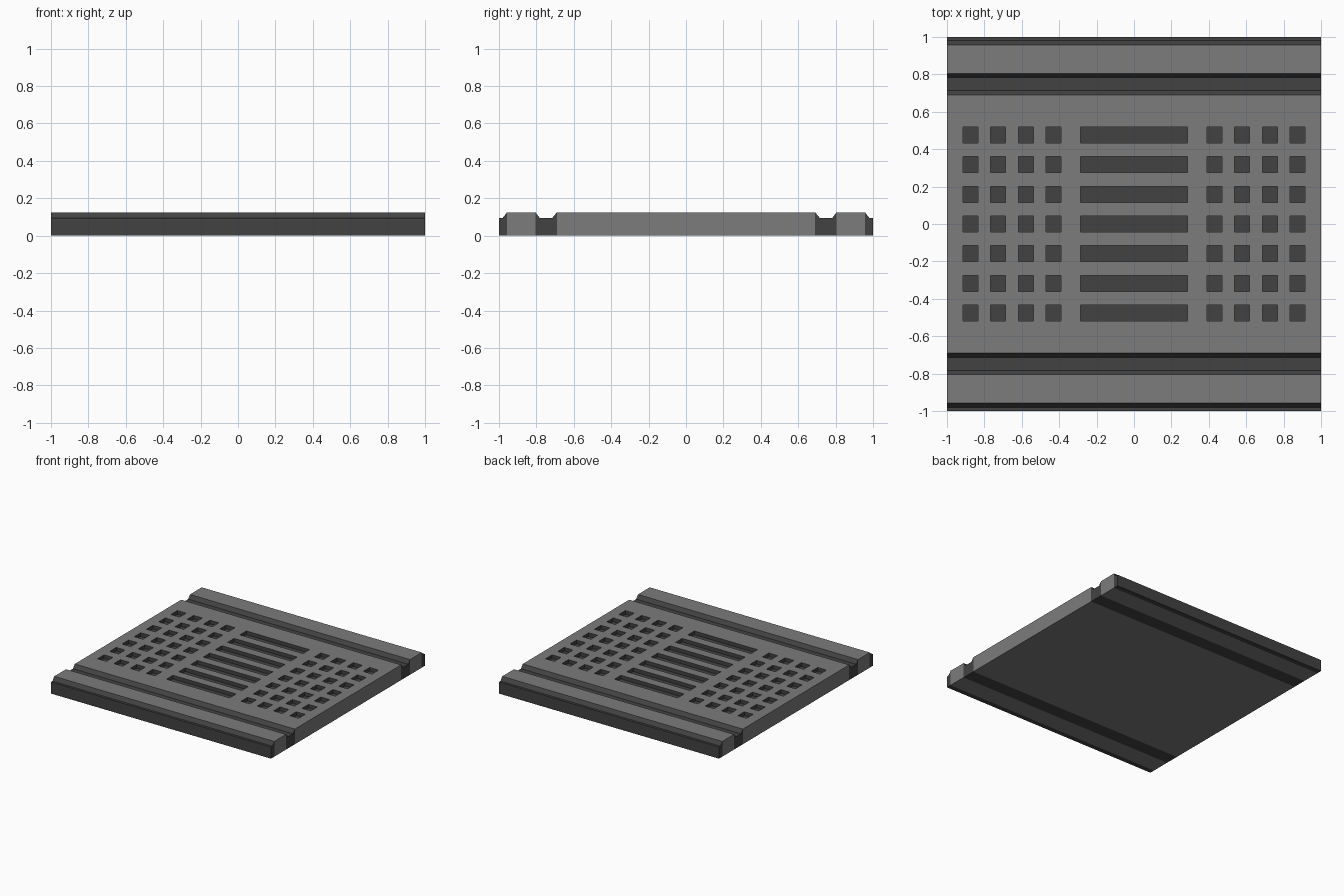
import bpy, bmesh

if "Cube" in bpy.data.objects:
    bpy.data.objects.remove(bpy.data.objects["Cube"])

TOP, FLOOR = 0.125, 0.095


def material(name, v):
    m = bpy.data.materials.new(name)
    m.diffuse_color = (v, v, v, 1)
    m.use_nodes = True
    m.node_tree.nodes["Principled BSDF"].inputs["Base Color"].default_value = m.diffuse_color
    return m


light = material("light_metal", 0.2)
dark = material("dark_metal", 0.055)


def finish(bm, name, mats):
    bmesh.ops.recalc_face_normals(bm, faces=bm.faces)
    me = bpy.data.meshes.new(name)
    bm.to_mesh(me)
    bm.free()
    for m in mats:
        me.materials.append(m)
    ob = bpy.data.objects.new(name, me)
    bpy.context.collection.objects.link(ob)
    return ob


def rail(name, profile, side, mat):
    """Extrude a (y, z) profile along the full width in x."""
    bm = bmesh.new()
    f = bm.faces.new([bm.verts.new((-1, side * y, z)) for y, z in profile])
    r = bmesh.ops.extrude_face_region(bm, geom=[f], use_keep_orig=True)
    moved = [v for v in r["geom"] if isinstance(v, bmesh.types.BMVert)]
    bmesh.ops.translate(bm, verts=moved, vec=(2, 0, 0))
    return finish(bm, name, [mat])


# Border rails, grooves and outer lips, mirrored front and back
groove = [(0.69, 0), (0.805, 0), (0.805, TOP), (0.782, FLOOR), (0.715, FLOOR), (0.69, TOP)]
border = [(0.805, 0), (0.957, 0), (0.957, TOP), (0.805, TOP)]
lip = [(0.957, 0), (1, 0), (1, FLOOR), (0.98, FLOOR), (0.957, TOP)]
for side, tag in ((-1, "front"), (1, "back")):
    rail(tag + "_groove", groove, side, dark)
    rail(tag + "_border", border, side, light)
    rail(tag + "_lip", lip, side, dark)

# Central panel with a grid of square recesses and long slots
cols = [(s * (0.43 + 0.148 * i), 0.04) for s in (-1, 1) for i in range(4)] + [(0, 0.287)]
rows = [(0.1587 * i, 0.0425) for i in range(-3, 4)]

bm = bmesh.new()
bmesh.ops.create_cube(bm, size=1)
for v in bm.verts:
    v.co = (v.co.x * 2, v.co.y * 1.38, (v.co.z + 0.5) * TOP)

for axis, spans in ((0, cols), (1, rows)):
    for c, h in spans:
        for cut in (c - h, c + h):
            co, no = [0, 0, 0], [0, 0, 0]
            co[axis], no[axis] = cut, 1
            top = [f for f in bm.faces if f.calc_center_median().z > TOP - 0.001]
            geom = top + list({e for f in top for e in f.edges}) + list({v for f in top for v in f.verts})
            bmesh.ops.bisect_plane(bm, geom=geom, plane_co=co, plane_no=no)


def recessed(f):
    c = f.calc_center_median()
    return (c.z > TOP - 0.001
            and any(abs(c.x - x) < h for x, h in cols)
            and any(abs(c.y - y) < h for y, h in rows))


holes = [f for f in bm.faces if recessed(f)]
old = set(bm.faces) - set(holes)
r = bmesh.ops.extrude_face_region(bm, geom=holes)
bmesh.ops.translate(bm, verts=[g for g in r["geom"] if isinstance(g, bmesh.types.BMVert)],
                    vec=(0, 0, FLOOR - TOP))
bmesh.ops.delete(bm, geom=[f for f in holes if f.is_valid], context="FACES_ONLY")
for f in bm.faces:
    f.material_index = 0 if f in old else 1
finish(bm, "central_panel", [light, dark])
